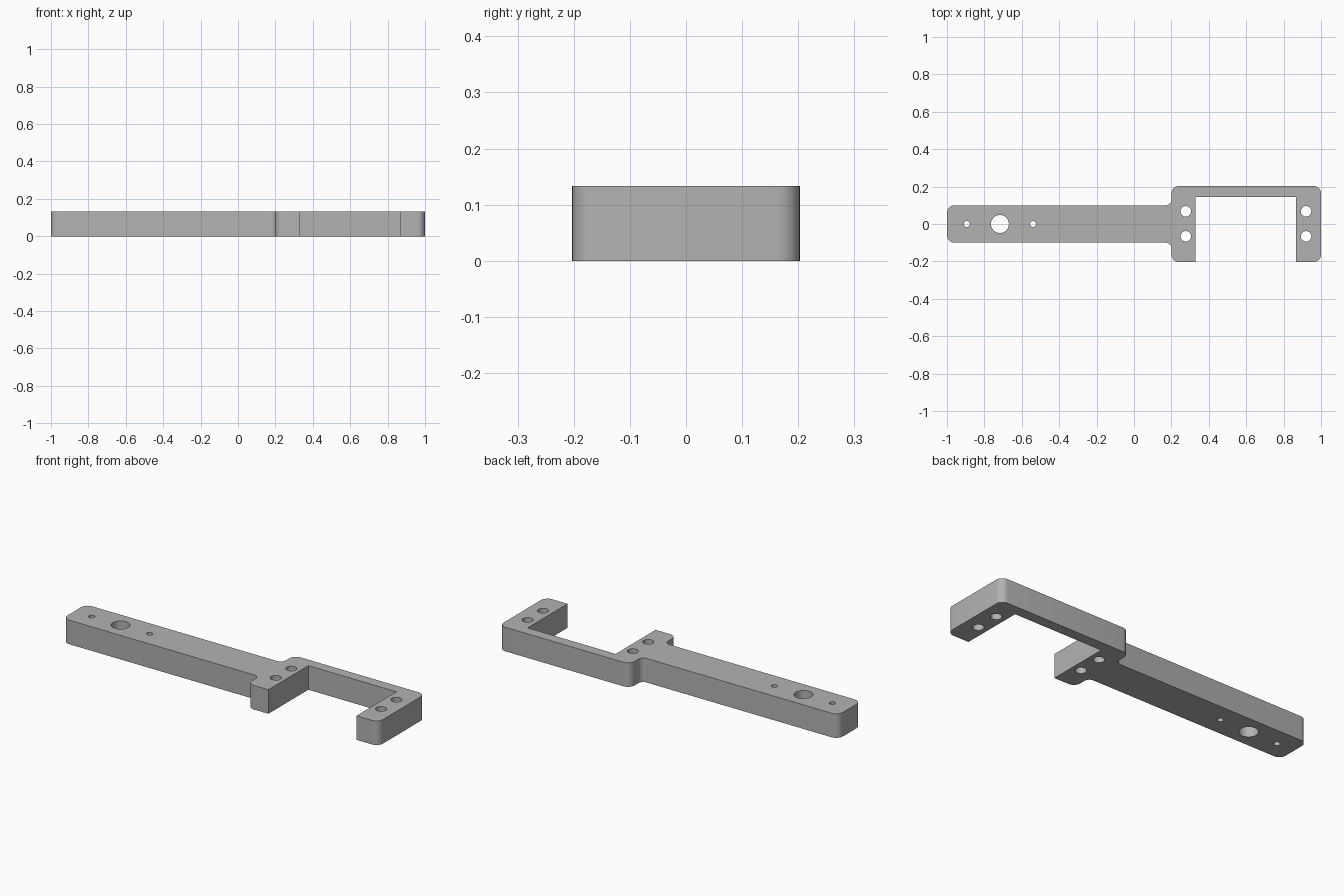
import bpy
import bmesh
from math import cos, sin, tan, pi
from mathutils import Vector

HEIGHT = 0.133

if "Cube" in bpy.data.objects:
    bpy.data.objects.remove(bpy.data.objects["Cube"], do_unlink=True)

grey = bpy.data.materials.new("plain grey")
grey.use_nodes = True
colour = (0.45, 0.45, 0.45, 1)
grey.diffuse_color = colour
grey.node_tree.nodes["Principled BSDF"].inputs["Base Color"].default_value = colour


def rounded(corners, steps=8):
    """Turn (x, y, radius) corners into an outline with filleted corners."""
    points = []
    for i, (x, y, radius) in enumerate(corners):
        here = Vector((x, y))
        if radius == 0:
            points.append(here)
            continue
        before = (Vector(corners[i - 1][:2]) - here).normalized()
        after = (Vector(corners[(i + 1) % len(corners)][:2]) - here).normalized()
        centre = here + (before + after) * radius
        for s in range(steps + 1):
            a = s / steps * pi / 2
            points.append(centre - after * radius * cos(a) - before * radius * sin(a))
    return points


def circle(x, y, radius, sides=32):
    return [Vector((x + radius * cos(2 * pi * i / sides),
                    y + radius * sin(2 * pi * i / sides))) for i in range(sides)]


# Outline of the arm and the open bracket
R = 0.04
outline = rounded([
    (-1, -0.1, R), (0.2, -0.1, 0.03), (0.2, -0.203, R), (0.328, -0.203, 0),
    (0.328, 0.145, 0), (0.866, 0.145, 0), (0.866, -0.203, 0), (1, -0.203, R),
    (1, 0.203, R), (0.2, 0.203, R), (0.2, 0.1, 0.03), (-1, 0.1, R),
])

# Centre bore with two pilot holes, and a pair of screw holes in each leg
holes = [circle(-0.717, 0, 0.048), circle(-0.894, 0, 0.016), circle(-0.54, 0, 0.016)]
for x in (0.277, 0.92):
    for y in (-0.066, 0.068):
        holes.append(circle(x, y, 0.028))

# Fill the flat plate around the holes, then raise it
bm = bmesh.new()
edges = []
for loop in [outline] + holes:
    verts = [bm.verts.new((p.x, p.y, 0)) for p in loop]
    edges += [bm.edges.new((v, verts[i - 1])) for i, v in enumerate(verts)]
bmesh.ops.triangle_fill(bm, use_beauty=True, use_dissolve=False, edges=edges)
raised = bmesh.ops.extrude_face_region(bm, geom=bm.faces[:], use_keep_orig=True)
bmesh.ops.translate(bm, vec=(0, 0, HEIGHT),
                    verts=[g for g in raised["geom"] if isinstance(g, bmesh.types.BMVert)])
bmesh.ops.recalc_face_normals(bm, faces=bm.faces[:])

mesh = bpy.data.meshes.new("bracket_arm")
bm.to_mesh(mesh)
bm.free()
mesh.materials.append(grey)
bracket = bpy.data.objects.new("bracket_arm", mesh)
bpy.context.collection.objects.link(bracket)

# Smooth the fillets and bores, keep the rims sharp
bpy.ops.object.select_all(action="DESELECT")
bracket.select_set(True)
bpy.context.view_layer.objects.active = bracket
bpy.ops.object.shade_smooth_by_angle(angle=pi / 6)
